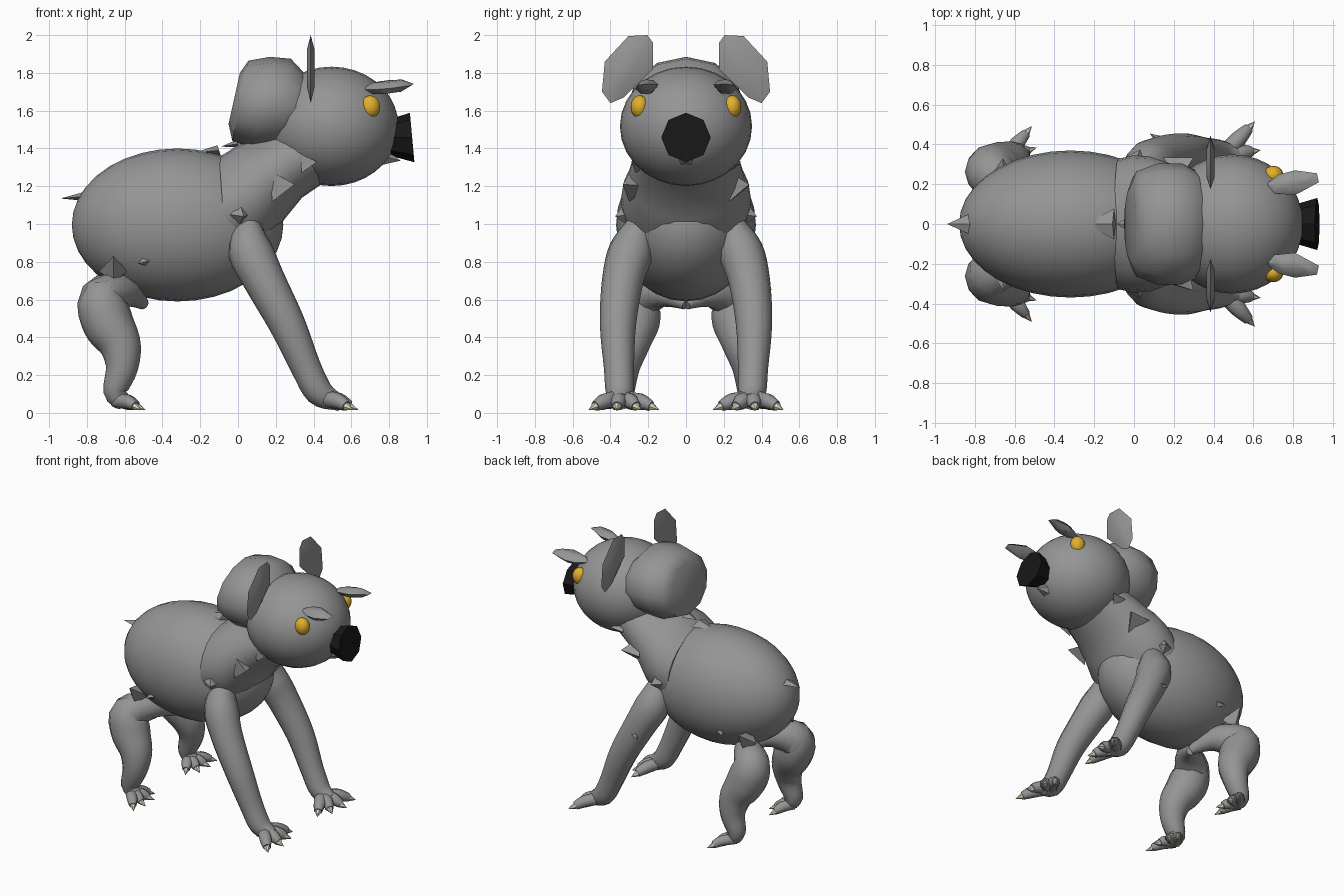
import bpy, bmesh, math
from mathutils import Vector as V

if "Cube" in bpy.data.objects:
    bpy.data.objects.remove(bpy.data.objects["Cube"])


def material(name, rgb):
    m = bpy.data.materials.new(name)
    m.diffuse_color = (*rgb, 1)
    m.use_nodes = True
    m.node_tree.nodes["Principled BSDF"].inputs["Base Color"].default_value = m.diffuse_color
    return m


GREY = material("grey hide", (0.30, 0.30, 0.30))
GOLD = material("gold eye", (0.75, 0.43, 0.025))
BLACK = material("black nose", (0.009, 0.009, 0.009))
BONE = material("pale claw", (0.68, 0.64, 0.48))


def finish(name, bm, mat, angle=40):
    bmesh.ops.recalc_face_normals(bm, faces=bm.faces)
    me = bpy.data.meshes.new(name)
    bm.to_mesh(me)
    bm.free()
    me.materials.append(mat)
    ob = bpy.data.objects.new(name, me)
    bpy.context.collection.objects.link(ob)
    bpy.ops.object.select_all(action='DESELECT')
    ob.select_set(True)
    bpy.context.view_layer.objects.active = ob
    bpy.ops.object.shade_smooth_by_angle(angle=math.radians(angle))
    return ob


def ellipsoid(name, c, r, mat, u=28, v=18):
    bm = bmesh.new()
    bmesh.ops.create_uvsphere(bm, u_segments=u, v_segments=v, radius=1)
    for p in bm.verts:  # poles along x
        p.co = V((c[0] + p.co.z * r[0], c[1] + p.co.y * r[1], c[2] - p.co.x * r[2]))
    return finish(name, bm, mat, 60)


def loft(name, rings, mat, angle=60):
    bm = bmesh.new()
    vr = [[bm.verts.new(p) for p in ring] for ring in rings]
    n = len(vr[0])
    for a, b in zip(vr, vr[1:]):
        for i in range(n):
            bm.faces.new((a[i], a[(i + 1) % n], b[(i + 1) % n], b[i]))
    bm.faces.new(vr[0])
    bm.faces.new(vr[-1])
    return finish(name, bm, mat, angle)


def oval(top, low, w, n):
    """Oval ring through two points of the middle plane, with half width w."""
    t, l = V((top[0], 0, top[1])), V((low[0], 0, low[1]))
    c, h = (t + l) / 2, (t - l) / 2
    return [c + h * math.cos(k * math.tau / n) + V((0, w * math.sin(k * math.tau / n), 0))
            for k in range(n)]


def smooth_path(pts, sub):
    pts = [V(p) for p in pts]
    ext = [pts[0]] + pts + [pts[-1]]
    out = []
    for a, b, c, d in zip(ext, ext[1:], ext[2:], ext[3:]):
        for k in range(sub):
            t = k / sub
            out.append(0.5 * (2 * b + (c - a) * t + (2 * a - 5 * b + 4 * c - d) * t * t
                              + (3 * b - a - 3 * c + d) * t ** 3))
    return out + [pts[-1]]


def tube(name, pts, mat, sub=4, n=12):
    """Limb through (x, y, z, radius) points."""
    path = smooth_path(pts, sub)
    rings = []
    for i, p in enumerate(path):
        t = (path[min(i + 1, len(path) - 1)] - path[max(i - 1, 0)]).xyz.normalized()
        u = t.cross(V((0, 1, 0))).normalized()
        w = t.cross(u)
        rings.append([p.xyz + p.w * (u * math.cos(k * math.tau / n) + w * math.sin(k * math.tau / n))
                      for k in range(n)])
    return loft(name, rings, mat)


def spike(name, base, tip, r, mat=GREY, n=4, flat=1):
    base, tip = V(base), V(tip)
    q = (tip - base).to_track_quat('Z', 'Y')
    bm = bmesh.new()
    ring = []
    for k in range(n):
        o = q @ V((r * math.cos(k * math.tau / n), r * math.sin(k * math.tau / n), 0))
        ring.append(bm.verts.new(base + V((o.x, o.y, o.z * flat))))
    top = bm.verts.new(tip)
    for i in range(n):
        bm.faces.new((ring[i], ring[(i + 1) % n], top))
    bm.faces.new(ring)
    return finish(name, bm, mat, 30)


def foot(name, heel, tips, r, s):
    """Spread toes with claws."""
    for i, (x, y) in enumerate(tips):
        a, b = V(heel), V((x, y, 0.036))
        d = (b - a).normalized()
        k = a.lerp(b, 0.6) + V((0, 0, 0.012))
        tube(f"{name}_toe_{i}", [(a.x, s * a.y, a.z, r), (k.x, s * k.y, k.z, r),
                                 (b.x, s * b.y, b.z, r * 0.65)], GREY, 3, 8)
        tip = b + V((d.x, d.y, 0)) * 0.05
        spike(f"{name}_claw_{i}", (b.x, s * b.y, 0.034), (tip.x, s * tip.y, 0.016), r * 0.55, BONE, 6)


# Body and head
ellipsoid("body", (-0.32, 0, 0.995), (0.56, 0.37, 0.405), GREY)
ellipsoid("head", (0.495, 0, 1.517), (0.355, 0.35, 0.316), GREY)

# Neck and chest
loft("neck", [oval((-0.10, 1.355), (-0.06, 0.79), 0.328, 24),
              oval((-0.05, 1.385), (0.04, 0.83), 0.345, 24),
              oval((0.0, 1.42), (0.16, 0.90), 0.34, 24),
              oval((0.07, 1.44), (0.25, 1.03), 0.31, 24),
              oval((0.15, 1.47), (0.34, 1.14), 0.29, 24),
              oval((0.25, 1.52), (0.50, 1.25), 0.255, 24)], GREY)

# Faceted hump behind the head
loft("head_hump", [oval((0.01, 1.80), (-0.05, 1.53), 0.18, 12),
                   oval((0.055, 1.865), (-0.03, 1.44), 0.265, 12),
                   oval((0.17, 1.885), (0.07, 1.40), 0.305, 12),
                   oval((0.28, 1.875), (0.20, 1.40), 0.305, 12),
                   oval((0.35, 1.80), (0.27, 1.43), 0.27, 12)], GREY, 50)

# Nose: flared octagon, and small lip under it
rings = []
for x, r, lean in ((0.80, 0.095, 0), (0.922, 0.131, 0.012)):
    rings.append([(x - lean * math.cos(k * math.tau / 8), r * math.sin(k * math.tau / 8),
                   1.458 + r * math.cos(k * math.tau / 8)) for k in range(8)])
loft("nose", rings, BLACK, 20)
spike("lip", (0.76, 0, 1.36), (0.86, 0, 1.335), 0.06, GREY, 6)

# Flat spikes along the back
spike("tail_spike", (-0.82, 0, 1.145), (-0.94, 0, 1.135), 0.055, flat=0.4)
spike("back_spike", (-0.10, 0, 1.39), (-0.24, 0, 1.375), 0.078, flat=0.35)
spike("nape_spike", (0.0, 0, 1.425), (-0.09, 0, 1.41), 0.05, flat=0.4)

EAR = [(0.40, 1.64), (0.445, 1.70), (0.43, 1.86), (0.305, 1.995), (0.205, 2.0),
       (0.175, 1.96), (0.175, 1.82), (0.33, 1.67)]
BROW = [(0.65, 0.19), (0.73, 0.25), (0.81, 0.27), (0.92, 0.255),
        (0.93, 0.21), (0.81, 0.145), (0.70, 0.155)]


def leaf(name, outline, mid):
    """Lens shape: an outline with a raised plate on both sides."""
    bm = bmesh.new()
    edge = [bm.verts.new(p) for p in outline]
    c = sum((V(p) for p in outline), V()) / len(outline)
    for sgn in (1, -1):
        top = [bm.verts.new(c.lerp(V(p), 0.55) + V(mid) * sgn) for p in outline]
        for i in range(len(edge)):
            j = (i + 1) % len(edge)
            bm.faces.new((edge[i], edge[j], top[j], top[i]))
        bm.faces.new(top)
    return finish(name, bm, GREY, 50)


for side, s in (("right", -1), ("left", 1)):
    # Face parts
    ellipsoid(side + "_eye", (0.70, s * 0.245, 1.62), (0.052, 0.048, 0.062), GOLD, 14, 10)
    leaf(side + "_ear", [(0.385, s * y, z) for y, z in EAR], (0.02, 0, 0))
    leaf(side + "_brow", [(x, s * y, 1.71 + (x - 0.65) * 0.12 - (y - 0.2) * 0.15) for x, y in BROW],
         (0, 0, 0.03))

    # Front leg
    tube(side + "_front_leg", [(0.05, s * 0.24, 1.0, 0.07), (0.065, s * 0.29, 0.86, 0.118),
                               (0.14, s * 0.335, 0.70, 0.11), (0.26, s * 0.36, 0.47, 0.096),
                               (0.36, s * 0.355, 0.24, 0.08), (0.43, s * 0.35, 0.11, 0.074),
                               (0.52, s * 0.345, 0.06, 0.048)], GREY)
    foot(side + "_front", (0.45, 0.345, 0.075),
         [(0.575, 0.48), (0.59, 0.365), (0.57, 0.265), (0.53, 0.185)], 0.043, s)

    # Hind leg
    tube(side + "_hind_leg", [(-0.50, 0, 0.575, 0.03), (-0.59, s * 0.13, 0.64, 0.085),
                              (-0.715, s * 0.25, 0.605, 0.125), (-0.69, s * 0.275, 0.48, 0.136),
                              (-0.625, s * 0.305, 0.36, 0.112), (-0.615, s * 0.33, 0.24, 0.086),
                              (-0.65, s * 0.335, 0.11, 0.062), (-0.60, s * 0.335, 0.055, 0.044)], GREY)
    foot(side + "_hind", (-0.645, 0.335, 0.062),
         [(-0.545, 0.455), (-0.535, 0.37), (-0.54, 0.285), (-0.58, 0.22)], 0.038, s)

    # Side spikes
    spike(side + "_neck_spike", (0.205, s * 0.26, 1.20), (0.30, s * 0.335, 1.21), 0.095, GREY, 3)
    spike(side + "_throat_spike", (0.35, s * 0.24, 1.32), (0.42, s * 0.29, 1.33), 0.058, GREY, 3)
    spike(side + "_shoulder_spike", (0.01, s * 0.32, 1.05), (0.03, s * 0.375, 1.04), 0.055)
    spike(side + "_hip_spike", (-0.66, s * 0.22, 0.75), (-0.66, s * 0.33, 0.83), 0.075)
    spike(side + "_flank_spike", (-0.48, s * 0.28, 0.81), (-0.53, s * 0.33, 0.79), 0.035)

# Elbow spur on one side
spike("elbow_spur", (0.16, 0.40, 0.68), (0.08, 0.455, 0.65), 0.04)
